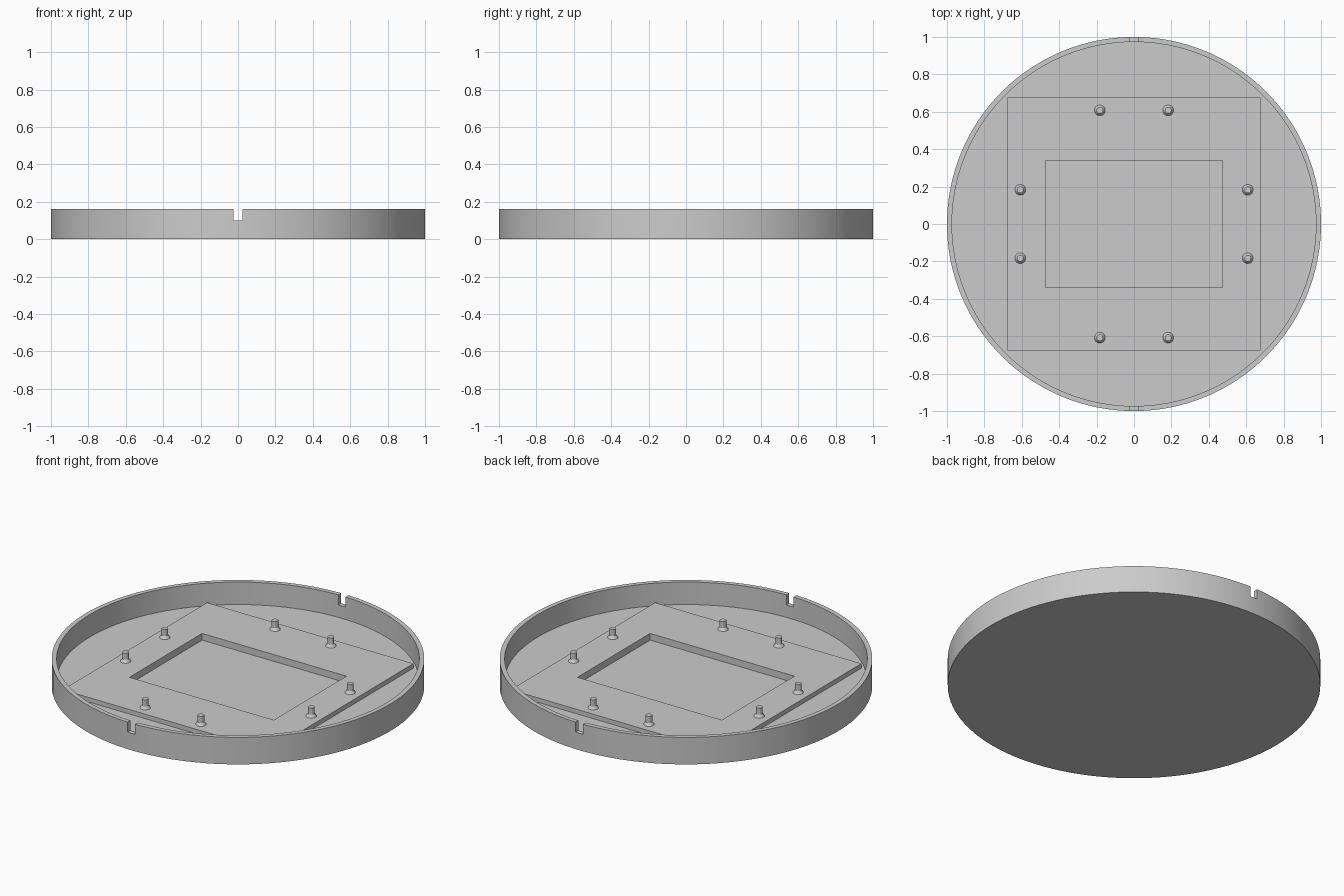
import bpy, bmesh, math
from mathutils import Matrix, Vector

cube = bpy.data.objects.get("Cube")
if cube:
    bpy.data.objects.remove(cube, do_unlink=True)

MM = 1 / 75          # one design unit
FLOOR = 2 * MM
PLATE_TOP = 4 * MM
RIM = 12 * MM

grey = bpy.data.materials.new("plain_grey")
grey.use_nodes = True
grey.diffuse_color = (0.6, 0.6, 0.6, 1)
grey.node_tree.nodes["Principled BSDF"].inputs["Base Color"].default_value = (0.6, 0.6, 0.6, 1)


def make(name, bm):
    bmesh.ops.recalc_face_normals(bm, faces=bm.faces)
    mesh = bpy.data.meshes.new(name)
    bm.to_mesh(mesh)
    bm.free()
    mesh.materials.append(grey)
    obj = bpy.data.objects.new(name, mesh)
    bpy.context.collection.objects.link(obj)
    return obj


def box(name, width, depth, z0, z1):
    bm = bmesh.new()
    bmesh.ops.create_cube(bm, size=1, matrix=Matrix.Translation((0, 0, (z0 + z1) / 2))
                          @ Matrix.Diagonal((width, depth, z1 - z0, 1)))
    return make(name, bm)


def lathe(name, profile, steps, location=(0, 0, 0)):
    bm = bmesh.new()
    verts = [bm.verts.new((r, 0, z)) for r, z in profile]
    edges = [bm.edges.new(pair) for pair in zip(verts, verts[1:])]
    bmesh.ops.spin(bm, geom=verts + edges, cent=(0, 0, 0), axis=(0, 0, 1),
                   angle=math.tau, steps=steps, use_duplicate=False)
    bmesh.ops.remove_doubles(bm, verts=bm.verts, dist=1e-5)
    bmesh.ops.translate(bm, verts=bm.verts, vec=Vector(location))
    return make(name, bm)


def activate(obj):
    bpy.ops.object.select_all(action='DESELECT')
    obj.select_set(True)
    bpy.context.view_layer.objects.active = obj


def cut(obj, cutter):
    mod = obj.modifiers.new("cut", 'BOOLEAN')
    mod.operation = 'DIFFERENCE'
    mod.solver = 'EXACT'
    mod.object = cutter
    activate(obj)
    bpy.ops.object.modifier_apply(modifier=mod.name)


def smooth(obj):
    activate(obj)
    bpy.ops.object.shade_smooth_by_angle(angle=math.radians(30))


# Round tray with a thin upright rim
inner = 1 - 2 * MM
tray = lathe("round_tray", [(0, 0), (1, 0), (1, RIM), (inner, RIM), (inner, FLOOR), (0, FLOOR)], 128)

# Raised square plate on the tray floor
plate = box("square_plate", 1.352, 1.352, FLOOR, PLATE_TOP)

# Rectangular pocket through the plate into the floor, and the two rim notches
pocket = box("pocket_cutter", 0.946, 0.68, MM, 0.3)
notch = box("notch_cutter", 0.048, 2.2, 0.1, 0.3)
cut(tray, pocket)
cut(tray, notch)
cut(plate, pocket)
for cutter in (pocket, notch):
    bpy.data.objects.remove(cutter, do_unlink=True)
smooth(tray)

# Eight mounting pins with flared feet, two along each plate edge
pin_profile = [(0, 0), (0.029, 0), (0.018, 0.016), (0.018, 0.054), (0, 0.054)]
for side in range(4):
    for offset in (-0.183, 0.183):
        spot = Matrix.Rotation(side * math.pi / 2, 3, 'Z') @ Vector((offset, -0.608, PLATE_TOP))
        smooth(lathe("mounting_pin", pin_profile, 24, spot))
